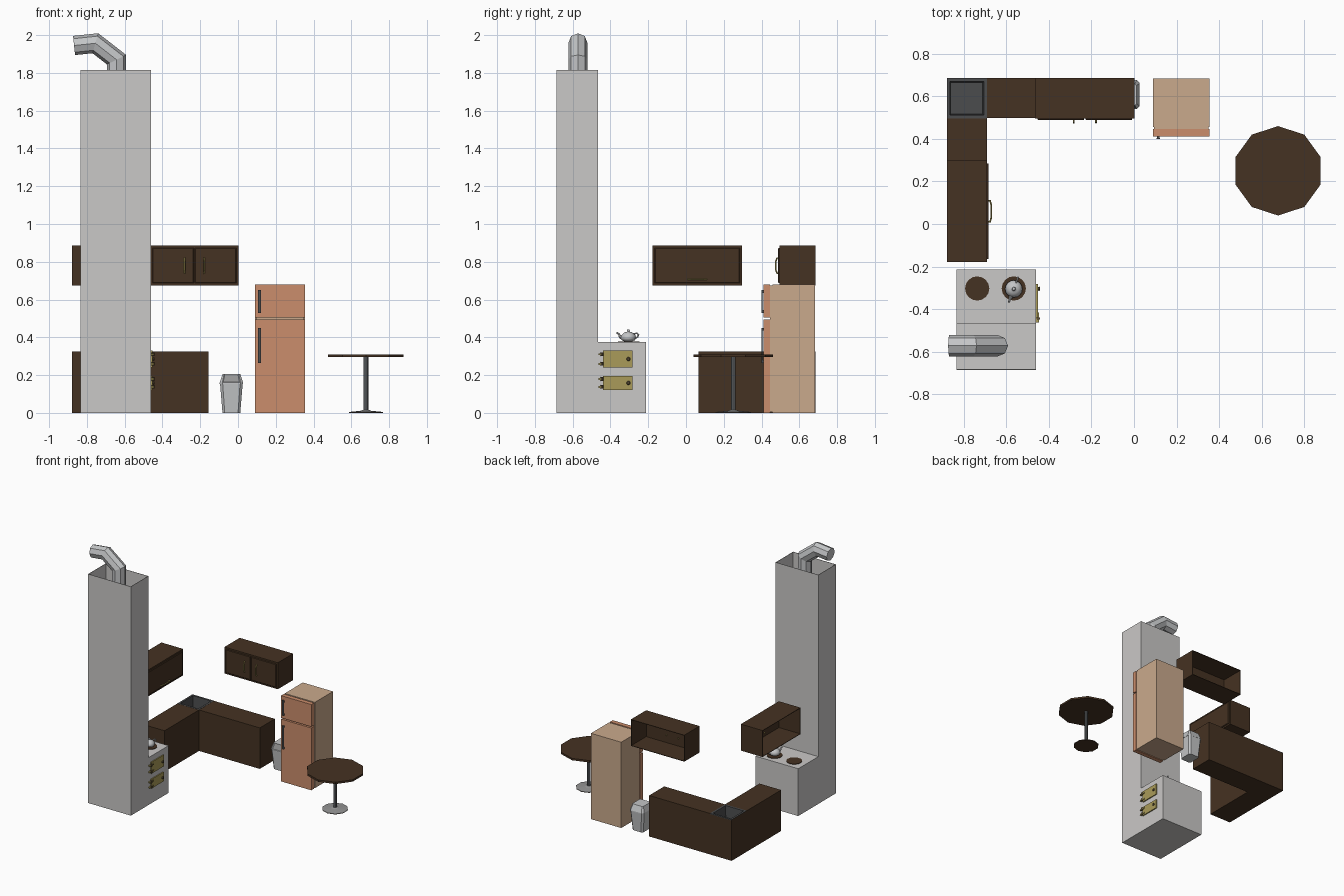
import bpy, bmesh, math
from mathutils import Vector, Matrix

if "Cube" in bpy.data.objects:
    bpy.data.objects.remove(bpy.data.objects["Cube"])

def mat(name, r, g, b):
    m = bpy.data.materials.new(name)
    m.diffuse_color = (r, g, b, 1)
    m.use_nodes = True
    m.node_tree.nodes["Principled BSDF"].inputs["Base Color"].default_value = m.diffuse_color
    return m

WOOD = mat("dark wood", .060, .032, .016)
PLASTER = mat("pale grey", .59, .58, .57)
STEEL = mat("light steel", .55, .56, .57)
IRON = mat("dark iron", .070, .072, .075)
POLE = mat("mid grey", .14, .15, .16)
GOLD = mat("brass", .40, .33, .10)
ORANGE = mat("terracotta", .60, .27, .15)
TAN = mat("tan", .59, .40, .265)
BRONZE = mat("dark bronze", .11, .08, .04)
DULL = mat("dull grey", .30, .30, .30)

def build(name, verts, faces, *mats, fix=True):
    bm = bmesh.new()
    vs = [bm.verts.new(v) for v in verts]
    for f in faces:
        bm.faces.new([vs[i] for i in f])
    if fix:
        bmesh.ops.recalc_face_normals(bm, faces=bm.faces)
    me = bpy.data.meshes.new(name)
    bm.to_mesh(me)
    bm.free()
    for m in mats:
        me.materials.append(m)
    ob = bpy.data.objects.new(name, me)
    bpy.context.collection.objects.link(ob)
    return ob

# faces in order: bottom, top, front, right, back, left
BOX = [(0, 3, 2, 1), (4, 5, 6, 7), (0, 1, 5, 4), (1, 2, 6, 5), (2, 3, 7, 6), (3, 0, 4, 7)]

def box(name, x, y, z, m, skip=()):
    v = [(x[a], y[b], z[c]) for c in (0, 1) for a, b in ((0, 0), (1, 0), (1, 1), (0, 1))]
    return build(name, v, [f for i, f in enumerate(BOX) if i not in skip], m, fix=False)

def loft(name, rings, *mats, caps=(True, True)):
    n = len(rings[0])
    faces = [(k*n + i, k*n + (i+1) % n, (k+1)*n + (i+1) % n, (k+1)*n + i)
             for k in range(len(rings) - 1) for i in range(n)]
    if caps[0]:
        faces.append(tuple(range(n)))
    if caps[1]:
        faces.append(tuple(range((len(rings)-1)*n, len(rings)*n)))
    return build(name, [p for r in rings for p in r], faces, *mats)

def lathe(name, c, prof, n, m, turn=0.0):
    return loft(name, [[(c[0] + r*math.cos(turn + math.tau*i/n), c[1] + r*math.sin(turn + math.tau*i/n), z)
                        for i in range(n)] for r, z in prof], m)

def tube(name, path, r, n, side, m, turn=0.0):
    # sweep a polygon along a flat path with mitred joints; side is the path plane normal
    p = [Vector(q) for q in path]
    u = Vector(side).normalized()
    rad = r if isinstance(r, (list, tuple)) else [r]*len(p)
    rings = []
    for k, q in enumerate(p):
        a = (q - p[k-1]).normalized() if k else (p[1] - q).normalized()
        b = (p[k+1] - q).normalized() if k < len(p) - 1 else a
        t = (a + b).normalized()
        v = t.cross(u) / max(.4, t.dot(a))
        rings.append([q + rad[k]*(u*math.cos(turn + math.tau*i/n) + v*math.sin(turn + math.tau*i/n))
                      for i in range(n)])
    return loft(name, rings, m)

def smooth(ob):
    for p in ob.data.polygons:
        p.use_smooth = True

def shell(ob, t):
    s = ob.modifiers.new("wall", 'SOLIDIFY')
    s.thickness = t
    s.offset = -1

# stove and open chimney: L profile swept across x
prof = [(-.685, 0), (-.213, 0), (-.213, .375), (-.465, .375), (-.465, 1.815), (-.685, 1.815)]
v = [(x, y, z) for x in (-.835, -.46) for y, z in prof]
f = [tuple(range(6)), tuple(range(6, 12))] + [(i, (i+1) % 6, (i+1) % 6 + 6, i + 6) for i in (0, 1, 2, 3, 5)]
shell(build("stove_chimney", v, f, PLASTER), .004)

# flue pipe
tube("flue_pipe", [(-.643, -.572, 1.70), (-.643, -.572, 1.87), (-.755, -.572, 1.957), (-.868, -.572, 1.945)],
     .051, 8, (0, 1, 0), STEEL)

# burners
for i, x in enumerate((-.737, -.565)):
    lathe(f"burner_{i}", (x, -.303), [(.057, .374), (.057, .379)], 16, WOOD)

# stove doors with hinges and knobs
for i, (z0, z1, y0) in enumerate(((.24, .33, -.44), (.122, .195, -.44))):
    zc, h = (z0 + z1)/2, z1 - z0
    box(f"stove_door_{i}", (-.462, -.452), (y0, -.283), (z0, z1), GOLD)
    for j, s in enumerate((-.28, .28)):
        z = zc + s*h
        box(f"door_hinge_{i}{j}", (-.462, -.446), (-.463, -.415), (z - .005, z + .005), GOLD)
        tube(f"hinge_pin_{i}{j}", [(-.45, -.444, z - .01), (-.45, -.444, z + .01)], .008, 8, (1, 0, 0), BRONZE)
    tube(f"door_knob_{i}", [(-.455, -.305, zc), (-.446, -.305, zc), (-.441, -.305, zc)],
         [.004, .011, .007], 8, (0, 1, 0), BRONZE)

# teapot
tc = Vector((-.565, -.305, 0))
smooth(lathe("teapot_body", tc, [(.022, .379), (.035, .385), (.041, .397), (.037, .411), (.028, .421),
       (.018, .427), (.006, .430), (.005, .433), (.009, .437), (.005, .442)], 16, STEEL))
d = Vector((.35, .94, 0)).normalized()
sd = d.cross(Vector((0, 0, 1)))
def pot(pts):
    return [tc + d*a + Vector((0, 0, z)) for a, z in pts]
tube("teapot_spout", pot([(-.033, .396), (-.047, .403), (-.054, .418), (-.066, .425)]),
     [.011, .008, .005, .005], 8, sd, STEEL)
tube("teapot_handle", pot([(.030, .418), (.048, .422), (.057, .415), (.052, .402), (.037, .393)]),
     .004, 6, sd, STEEL)

# corner counter: two legs and an open-topped corner holding the sink
box("counter_back", (-.69, -.157), (.497, .685), (0, .325), WOOD, skip=(5,))
box("counter_left", (-.88, -.69), (.065, .497), (0, .325), WOOD, skip=(4,))
box("counter_corner", (-.88, -.69), (.497, .685), (0, .325), WOOD, skip=(1, 2, 3))
def square(h, z):
    return [(-.785 + a*h, .591 + b*h, z) for a, b in ((-1, -1), (1, -1), (1, 1), (-1, 1))]
loft("sink_basin", [square(.0945, .320), square(.0945, .326), square(.079, .326), square(.074, .23)],
     IRON, caps=(False, True))

# wall cabinets: built facing -y around the origin, open at the back, then placed
def cabinet(name, loc, rot, w, doors, handles):
    hw, hd, h, parts = w/2, .095, .21, []
    body = box(name + "_body", (-hw, hw), (-hd, hd), (0, h), WOOD, skip=(4,))
    shell(body, .006)
    parts.append(body)
    e = .012
    dw = (w - 2*e)/doors
    for k in range(doors):
        x0, x1 = -hw + e + k*dw, -hw + e + (k+1)*dw
        x0, x1 = x0 + (.003 if k else 0), x1 - (.003 if k < doors - 1 else 0)
        rings = [[(x0+i, y, e+i), (x1-i, y, e+i), (x1-i, y, h-e-i), (x0+i, y, h-e-i)]
                 for i, y in ((0, -hd + .001), (0, -hd - .004), (.004, -hd - .007))]
        parts.append(loft(f"{name}_door_{k}", rings, WOOD))
    for k, (a, b) in enumerate(handles):
        a, b = Vector((a[0], -hd, a[1])), Vector((b[0], -hd, b[1]))
        out, ax = Vector((0, -.019, 0)), b - a
        pts = [a + Vector((0, .012, 0)), a + out*.7, a + ax*.2 + out, b - ax*.2 + out,
               b + out*.7, b + Vector((0, .012, 0))]
        parts.append(tube(f"{name}_handle_{k}", pts, .0045, 6, ax.cross(out), GOLD))
    for p in parts:
        p.matrix_world = Matrix.Translation(loc) @ Matrix.Rotation(rot, 4, 'Z')

cabinet("back_cabinet", (-.231, .590, .675), 0, .468, 2,
        [((-.052, .065), (-.052, .145)), ((.052, .065), (.052, .145))])
cabinet("left_cabinet", (-.785, .060, .675), math.pi/2, .475, 1, [((-.05, .033), (.05, .033))])

# fridge
box("fridge_body", (.09, .355), (.457, .683), (0, .68), TAN)
box("fridge_gasket", (.095, .35), (.444, .458), (.005, .675), TAN)
for i, (z0, z1, h0, h1) in enumerate(((0, .494, .265, .45), (.504, .68, .53, .65))):
    box(f"fridge_door_{i}", (.09, .355), (.411, .446), (z0, z1), ORANGE)
    box(f"fridge_handle_{i}", (.105, .122), (.399, .405), (h0, h1), IRON)
    for j, z in enumerate((h0, h1 - .015)):
        box(f"handle_mount_{i}{j}", (.107, .120), (.404, .412), (z, z + .015), IRON)

# waste bin: chamfered body and sloped lid with a flap on the front
def ring(w, d, c, z):
    return [(-.035 + x, .608 + y, z) for x, y in
            ((-w+c, -d), (w-c, -d), (w, -d+c), (w, d-c), (w-c, d), (-w+c, d), (-w, d-c), (-w, -d+c))]
loft("bin_body", [ring(.047, .054, .012, 0), ring(.060, .067, .014, .155)], STEEL)
lid = loft("bin_lid", [ring(.062, .068, .014, .153), ring(.062, .068, .014, .160),
                       ring(.047, .050, .008, .205)], STEEL, DULL)
bm = bmesh.new()
bm.from_mesh(lid.data)
front = [q for q in bm.faces if q.normal.y < -.5 and q.normal.z > .2 and abs(q.normal.x) < .1]
bmesh.ops.inset_individual(bm, faces=front, thickness=.006, depth=-.003)
for q in front:
    q.material_index = 1
bm.to_mesh(lid.data)
bm.free()

# round table
T = (.677, .25)
lathe("table_top", T, [(.21, .295), (.21, .31)], 10, WOOD, math.pi/2)
lathe("table_pole", T, [(.013, .008), (.013, .297)], 8, POLE)
lathe("table_base", T, [(.095, .003), (.095, .005), (.03, .011), (.016, .016)], 10, DULL, math.pi/2)
lathe("table_base_pad", T, [(.094, 0), (.094, .004)], 10, WOOD, math.pi/2)
